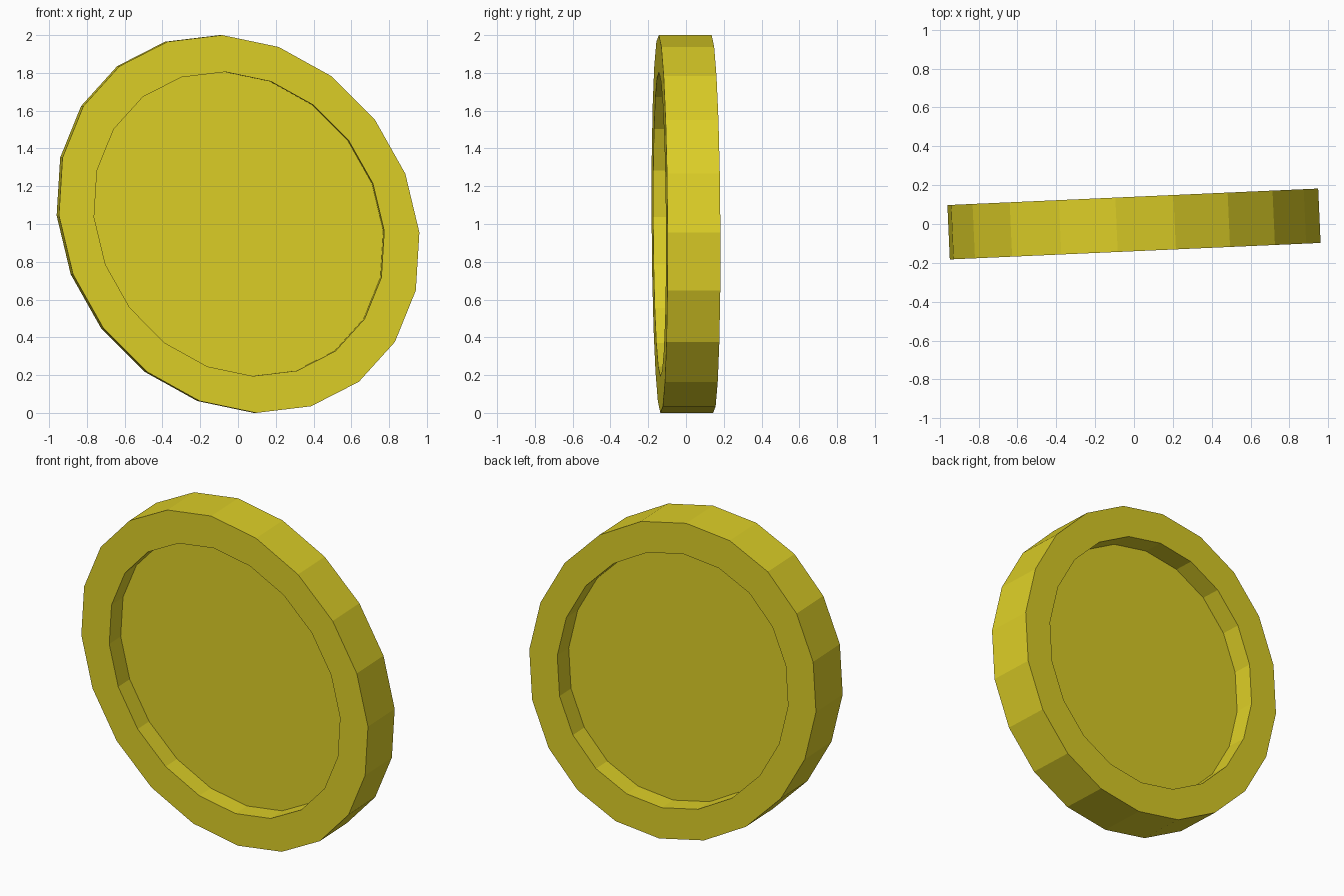
import bpy, bmesh, math
from mathutils import Matrix

if "Cube" in bpy.data.objects:
    bpy.data.objects.remove(bpy.data.objects["Cube"])

SIDES = 20
HALF = 0.14        # half thickness of the rim
DEPTH = 0.12       # recess depth on each face
INNER = 0.805      # inner rim edge relative to the outer one
YAW = math.radians(2.55)

# slightly sheared round outline: p(t) = A cos t + B sin t
A = (-0.09, 1.0)
B = (0.955, -0.045)


def ring(bm, scale, y):
    verts = []
    for k in range(SIDES):
        c, s = math.cos(math.tau * k / SIDES), math.sin(math.tau * k / SIDES)
        verts.append(bm.verts.new((scale * (A[0] * c + B[0] * s), y,
                                   scale * (A[1] * c + B[1] * s))))
    return verts


def bridge(bm, r0, r1):
    for k in range(SIDES):
        n = (k + 1) % SIDES
        bm.faces.new((r0[k], r0[n], r1[n], r1[k]))


# coin body: recess floor, wall, rim, edge, then the same on the back
bm = bmesh.new()
profile = [(INNER, -HALF + DEPTH), (INNER, -HALF), (1, -HALF),
           (1, HALF), (INNER, HALF), (INNER, HALF - DEPTH)]
rings = [ring(bm, s, y) for s, y in profile]
for r0, r1 in zip(rings, rings[1:]):
    bridge(bm, r0, r1)
bm.faces.new(rings[0])
bm.faces.new(rings[-1])
bmesh.ops.recalc_face_normals(bm, faces=bm.faces[:])

# slight turn about the vertical, standing on the ground
bmesh.ops.transform(bm, verts=bm.verts[:],
                    matrix=Matrix.Translation((0, 0, 1)) @ Matrix.Rotation(YAW, 4, 'Z'))

mesh = bpy.data.meshes.new("coin")
bm.to_mesh(mesh)
bm.free()
coin = bpy.data.objects.new("coin", mesh)
bpy.context.collection.objects.link(coin)

# yellow gold
gold = bpy.data.materials.new("gold")
gold.diffuse_color = (0.72, 0.62, 0.02, 1)
gold.use_nodes = True
gold.node_tree.nodes["Principled BSDF"].inputs["Base Color"].default_value = gold.diffuse_color
mesh.materials.append(gold)
